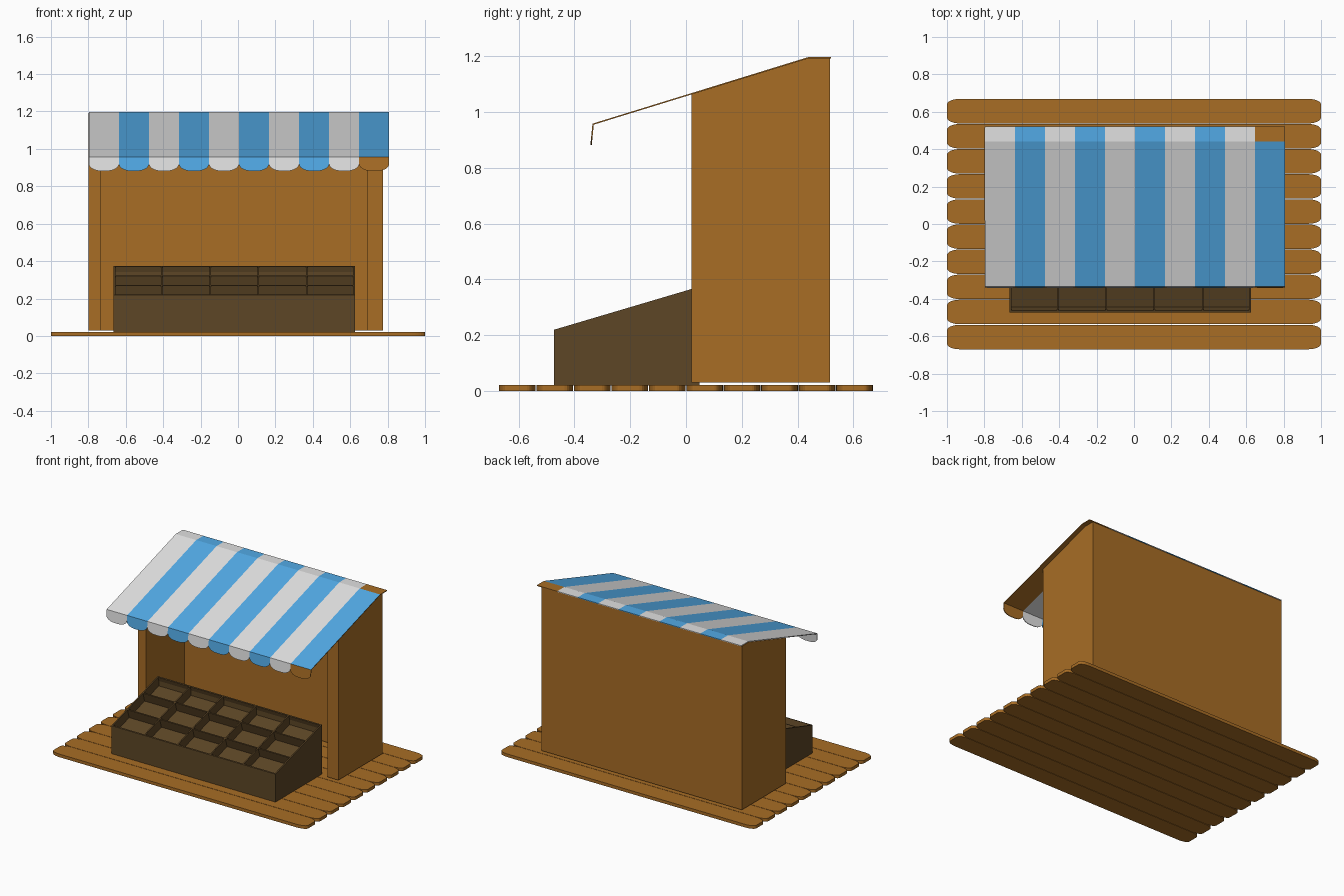
import bpy, bmesh, math
from mathutils import Vector

cube = bpy.data.objects.get("Cube")
if cube:
    bpy.data.objects.remove(cube, do_unlink=True)


def material(name, rgb):
    lin = [((c / 255 + 0.055) / 1.055) ** 2.4 for c in rgb] + [1]
    m = bpy.data.materials.new(name)
    m.use_nodes = True
    m.diffuse_color = lin
    m.node_tree.nodes["Principled BSDF"].inputs["Base Color"].default_value = lin
    return m


WOOD = material("warm wood", (168, 109, 37))
DARK = material("dark wood", (93, 70, 38))
WHITE = material("canvas white", (225, 225, 225))
BLUE = material("canvas blue", (82, 170, 230))


def finish(name, bm, *mats):
    bmesh.ops.recalc_face_normals(bm, faces=bm.faces[:])
    mesh = bpy.data.meshes.new(name)
    bm.to_mesh(mesh)
    bm.free()
    for m in mats:
        mesh.materials.append(m)
    ob = bpy.data.objects.new(name, mesh)
    bpy.context.collection.objects.link(ob)
    return ob


def prism(points, offset):
    """Closed solid from a flat outline of 3D points pushed along offset."""
    bm = bmesh.new()
    face = bm.faces.new([bm.verts.new(p) for p in points])
    out = bmesh.ops.extrude_face_region(bm, geom=[face], use_keep_orig=True)
    verts = [v for v in out["geom"] if isinstance(v, bmesh.types.BMVert)]
    bmesh.ops.translate(bm, vec=Vector(offset), verts=verts)
    bmesh.ops.recalc_face_normals(bm, faces=bm.faces[:])
    return bm


def side_prism(profile, x0, x1):
    return prism([(x0, y, z) for y, z in profile], (x1 - x0, 0, 0))


def rounded(u0, u1, v0, v1, ru, rv, round_top=True, steps=6):
    """Rectangle outline with elliptical corners."""
    pts = []
    for k, (u, v, su, sv) in enumerate([(u1, v1, 1, 1), (u0, v1, -1, 1),
                                        (u0, v0, -1, -1), (u1, v0, 1, -1)]):
        if sv > 0 and not round_top:
            pts.append((u, v))
            continue
        for i in range(steps + 1):
            a = (k + i / steps) * math.pi / 2
            pts.append((u - su * ru + ru * math.cos(a), v - sv * rv + rv * math.sin(a)))
    return pts


# Floor planks
PLANKS, DEPTH = 10, 1.342
pitch = DEPTH / PLANKS
for i in range(PLANKS):
    y = -DEPTH / 2 + i * pitch
    outline = rounded(-1, 1, y + 0.001, y + pitch - 0.002, 0.07, 0.03)
    finish(f"floor_plank_{i + 1}", prism([(u, v, 0) for u, v in outline], (0, 0, 0.022)), WOOD)

# Side walls and back wall
EAVE, RIDGE, BACK = (-0.335, 0.953), (0.44, 1.192), 0.515
slope = (RIDGE[1] - EAVE[1]) / (RIDGE[0] - EAVE[0])
FRONT, BASE = 0.02, 0.03
wall_top = EAVE[1] + slope * (FRONT - EAVE[0])
side = [(FRONT, BASE), (BACK, BASE), (BACK, RIDGE[1]), RIDGE, (FRONT, wall_top)]
finish("right_wall", side_prism(side, -0.8, -0.735), WOOD)
finish("left_wall", side_prism(side, 0.69, 0.775), WOOD)
back = [(BACK - 0.065, BASE), (BACK, BASE), (BACK, RIDGE[1]), (BACK - 0.065, RIDGE[1])]
finish("back_wall", side_prism(back, -0.735, 0.69), WOOD)

# Striped awning with scalloped valance; the last stripe is a painted wooden board
STRIPES, LEFT, RIGHT, THICK = 10, -0.797, 0.808, 0.005
width = (RIGHT - LEFT) / STRIPES
under = [EAVE, RIDGE, (BACK + 0.005, RIDGE[1])]
sheet = under + [(y, z + THICK) for y, z in reversed(under)]
for i in range(STRIPES):
    x0 = LEFT + i * width
    x1 = x0 + width
    last = i == STRIPES - 1
    cloth = WOOD if last else (BLUE if i % 2 else WHITE)
    ob = finish(f"awning_stripe_{i + 1}", side_prism(sheet, x0, x1), cloth, BLUE)
    if last:
        for p in ob.data.polygons:
            p.material_index = int(0.5 < p.normal.z < 0.99)
    top = EAVE[1] + THICK
    flap = rounded(x0, x1, 0.882, top, 0.065, 0.038, round_top=False)
    points = [(u, EAVE[0] - (top - v) * 0.1, v) for u, v in flap]
    finish(f"valance_flap_{i + 1}", prism(points, (0, THICK, 0)), cloth)

# Display crate with a sloped top
CX0, CX1, CY0, CY1, RIM = -0.665, 0.625, -0.472, 0.048, 0.007
crate = side_prism([(CY0, 0.02), (CY1, 0.02), (CY1, 0.374), (CY0, 0.22)], CX0, CX1)


def cells():
    crate.normal_update()
    found = []
    for f in crate.faces:
        c = f.calc_center_median()
        if 0.5 < f.normal.z < 0.99 and CX0 + RIM < c.x < CX1 - RIM and CY0 + RIM < c.y < CY1 - RIM:
            found.append(f)
    return found


# Crate compartments: five columns and three rows sunk into the top
bmesh.ops.inset_individual(crate, faces=cells(), thickness=RIM)
cuts = [((CX0 + (CX1 - CX0) * k / 5, 0, 0), (1, 0, 0)) for k in range(1, 5)]
cuts += [((0, CY0 + (CY1 - CY0) * k / 3, 0), (0, 1, 0)) for k in range(1, 3)]
for co, no in cuts:
    faces = cells()
    edges = {e for f in faces for e in f.edges}
    verts = {v for f in faces for v in f.verts}
    bmesh.ops.bisect_plane(crate, geom=faces + list(edges) + list(verts),
                           plane_co=co, plane_no=no)
trays = cells()
down = -trays[0].normal * 0.065
bmesh.ops.inset_individual(crate, faces=trays, thickness=0.006)
sunk = bmesh.ops.extrude_discrete_faces(crate, faces=trays)["faces"]
bmesh.ops.translate(crate, vec=down, verts=list({v for f in sunk for v in f.verts}))
finish("display_crate", crate, DARK)
